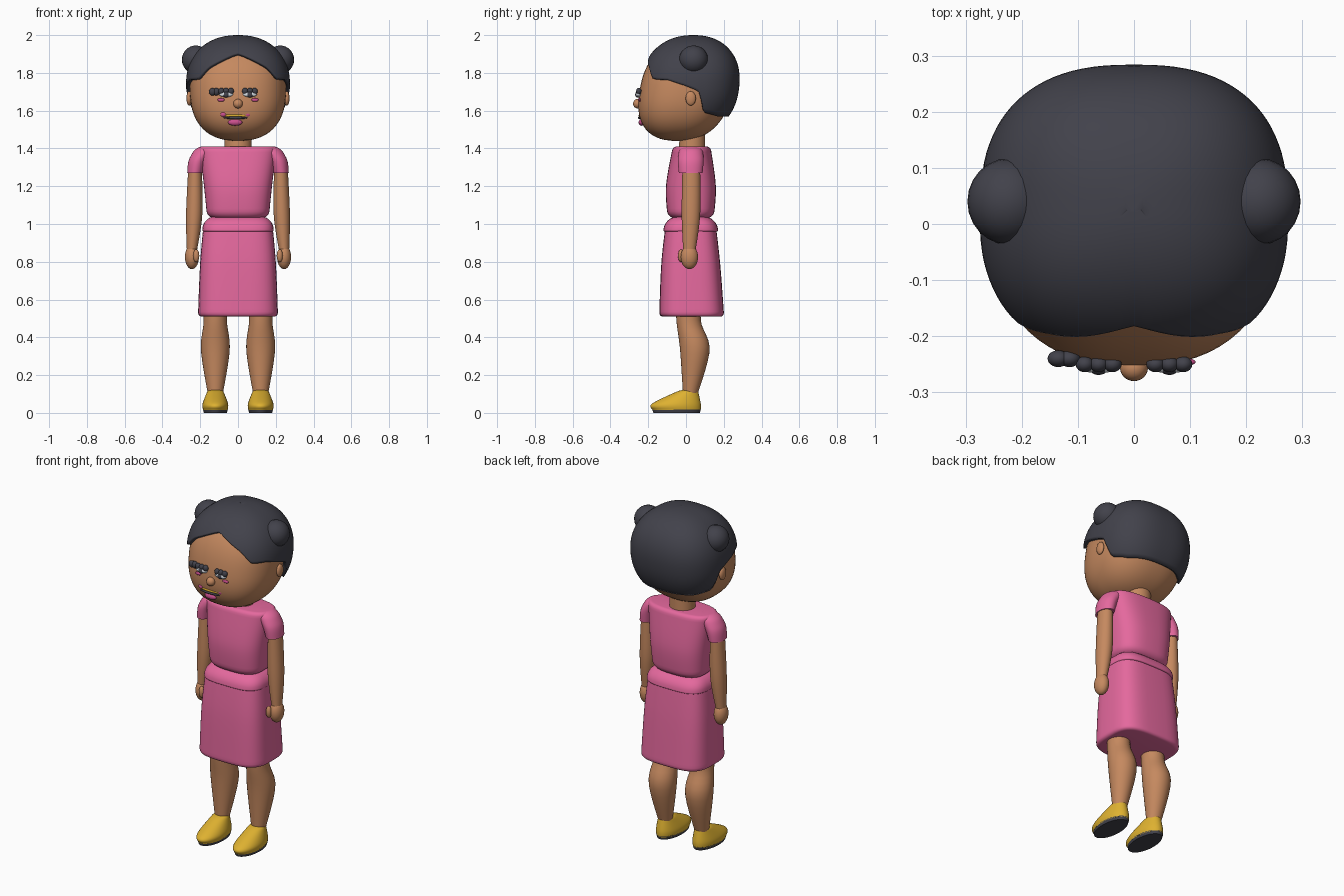
import bpy, bmesh, math

default_cube = bpy.data.objects.get("Cube")
if default_cube:
    bpy.data.objects.remove(default_cube)


def material(name, red, green, blue):
    mat = bpy.data.materials.new(name)
    mat.use_nodes = True
    colour = (red, green, blue, 1)
    mat.diffuse_color = colour
    mat.node_tree.nodes["Principled BSDF"].inputs["Base Color"].default_value = colour
    return mat


skin = material("skin", .56, .25, .115)
pink = material("pink cloth", .78, .14, .34)
dark = material("charcoal hair", .054, .054, .07)
gold = material("gold shoe", .73, .44, .03)
white = material("eye white", .75, .8, .85)
rose = material("rose makeup", .6, .08, .27)


def finish(name, bm, mat):
    """Turn a bmesh into a smooth-shaded object of one colour."""
    bmesh.ops.recalc_face_normals(bm, faces=bm.faces)
    mesh = bpy.data.meshes.new(name)
    bm.to_mesh(mesh)
    bm.free()
    mesh.materials.append(mat)
    part = bpy.data.objects.new(name, mesh)
    bpy.context.collection.objects.link(part)
    bpy.ops.object.select_all(action="DESELECT")
    part.select_set(True)
    bpy.context.view_layer.objects.active = part
    bpy.ops.object.shade_smooth_by_angle(angle=math.radians(50))
    return part


def signed_power(value, power):
    return math.copysign(abs(value) ** power, value)


def rim(station, angle, squareness):
    """Point on a rounded-box section; angle zero is the front."""
    z, x, width, y, depth = station
    power = 2 / squareness
    return (x + width * signed_power(math.sin(angle), power),
            y - depth * signed_power(math.cos(angle), power), z)


def turn(segments):
    return [k * math.tau / segments for k in range(segments)]


def bridge(bm, rings):
    """Join rings of points into a surface closed at the last ring."""
    rings = [[bm.verts.new(point) for point in ring] for ring in rings]
    for low, high in zip(rings, rings[1:]):
        for k in range(len(low)):
            bm.faces.new((low[k - 1], low[k], high[k], high[k - 1]))
    bm.faces.new(rings[-1])
    return rings[0]


def spline(stations, t):
    """Smooth interpolation between stations, t from zero to one."""
    last = len(stations) - 1
    i = min(int(t * last), last - 1)
    u = t * last - i
    near = [stations[min(max(k, 0), last)] for k in range(i - 1, i + 3)]
    return [b + u / 2 * (c - a + u * (2 * a - 5 * b + 4 * c - d + u * (3 * (b - c) + d - a)))
            for a, b, c, d in zip(*near)]


def edge_inset(distance, radius):
    """How far a rounded edge pulls in at a distance from its end."""
    gap = min(max(radius - distance, 0), radius)
    return radius - math.sqrt(radius ** 2 - gap ** 2)


def form(name, mat, stations, squareness=2, bottom=0, top=0, side=1, segments=48, steps=24):
    """Loft stations (z, x, half width, y, half depth) with rounded ends."""
    rings = []
    for j in range(steps + 1):
        z, x, width, y, depth = spline(stations, (1 - math.cos(math.pi * j / steps)) / 2)
        inset = edge_inset(z - stations[0][0], bottom) + edge_inset(stations[-1][0] - z, top)
        station = (z, side * x, width - inset, y, depth - inset)
        rings.append([rim(station, angle, squareness) for angle in turn(segments)])
    bm = bmesh.new()
    bm.faces.new(bridge(bm, rings))
    return finish(name, bm, mat)


def egg(z, middle, height, width, depth, y, lean, bulge):
    """Section of a leaning rounded egg at height z."""
    fall = min(abs(z - middle) / height, .999)
    scale = (1 - fall ** bulge) ** (1 / bulge)
    return z, 0, width * scale, y + lean * (z - middle), depth * scale


def ball(name, mat, place, size):
    bm = bmesh.new()
    bmesh.ops.create_uvsphere(bm, u_segments=24, v_segments=14, radius=1)
    bmesh.ops.scale(bm, vec=size, verts=bm.verts)
    bmesh.ops.translate(bm, vec=place, verts=bm.verts)
    return finish(name, bm, mat)


# Head: a leaning egg, chin forward
rings = []
steps = 32
for j in range(steps + 1):
    z = 1.71 - .27 * math.cos(math.pi * j / steps)
    section = egg(z, 1.71, .27, .254, .245, 0, .17, 2.4)
    rings.append([rim(section, angle, 2.4) for angle in turn(64)])
bm = bmesh.new()
bm.faces.new(bridge(bm, rings))
finish("head", bm, skin)
form("neck", skin, [(1.4, 0, .072, .032, .07), (1.5, 0, .07, .035, .066)])

# Hair: a cap rising from a hairline given by angle and height
hairline = [(0, 1.905), (.55, 1.83), (.8, 1.768), (1.2, 1.763), (1.5, 1.735),
            (1.7, 1.7), (1.85, 1.59), (2.3, 1.57), (3.2, 1.57)]


def hair_edge(angle):
    angle = min(angle, math.tau - angle)
    for (a, low), (b, high) in zip(hairline, hairline[1:]):
        if angle <= b:
            return low + (high - low) * (angle - a) / (b - a)


def cap_point(angle, rise):
    z = hair_edge(angle) * (1 - rise) + 2 * rise
    height = .26 if z > 1.74 else .28
    return rim(egg(z, 1.74, height, .275, .263, .02, .07, 2.2), angle, 2.5)


rings = [[cap_point(angle, math.sin(math.pi / 2 * j / steps)) for angle in turn(96)]
         for j in range(steps + 1)]
bm = bmesh.new()
bridge(bm, rings)
hair = finish("hair_cap", bm, dark)
thickness = hair.modifiers.new("thickness", "SOLIDIFY")
thickness.thickness = .02

# Dress
form("dress_top", pink, [(1.03, 0, .163, .025, .122), (1.2, 0, .18, .026, .132),
                         (1.41, 0, .205, .03, .1)], squareness=2.8, bottom=.04, top=.02)
form("skirt", pink, [(.51, 0, .212, .03, .172), (.8, 0, .2, .025, .155),
                     (1.04, 0, .178, .025, .127)], squareness=3.4, bottom=.02, top=.06)
form("waistband", pink, [(.96, 0, .19, .025, .147), (1.04, 0, .181, .025, .13)],
     squareness=3.4, bottom=.01, top=.06)

hip = .12
for side, tag in ((1, "left_"), (-1, "right_")):
    # Sleeve, arm and hand
    form(tag + "sleeve", pink, [(1.27, .227, .042, .025, .063), (1.34, .21, .05, .025, .068),
                                (1.41, .16, .06, .027, .06)], top=.03, side=side)
    form(tag + "arm", skin, [(.86, .244, .027, .018, .033), (1.05, .232, .043, .026, .049),
                             (1.3, .227, .036, .028, .047)], side=side)
    ball(tag + "hand", skin, (side * .244, .018, .825), (.037, .046, .064))
    ball(tag + "thumb", skin, (side * .221, -.026, .832), (.016, .016, .034))

    # Leg and shoe
    form(tag + "leg", skin, [(.08, hip, .036, .02, .035), (.33, hip, .076, .047, .078),
                             (.48, hip, .062, .015, .065), (.6, hip, .066, .015, .07)],
         side=side)
    form(tag + "shoe", gold, [(.015, hip, .065, -.05, .128), (.05, hip, .067, -.05, .128),
                              (.12, hip, .04, .015, .048)], top=.01, side=side)
    form(tag + "sole", dark, [(0, hip, .061, -.05, .123), (.02, hip, .066, -.05, .129)],
         side=side)

    # Bun and ear
    ball(tag + "bun", dark, (side * .223, .04, 1.87), (.074, .077, .075))
    ball(tag + "ear", skin, (side * .259, .025, 1.665), (.014, .027, .038))

    # Eye with a row of lash clumps, and cheek
    eye = side * .063
    ball(tag + "eye_white", white, (eye, -.252, 1.686), (.037, .014, .014))
    ball(tag + "iris", dark, (eye, -.258, 1.685), (.016, .011, .016))
    for step in (-1, 0, 1):
        ball(tag + "lash", dark, (eye + .025 * step, -.25, 1.703), (.016, .014, .018))
    ball(tag + "cheek", rose, (side * .09, -.246, 1.657), (.02, .007, .009))

    # Corner of the mouth
    ball(tag + "lip_corner", rose, (side * .063 - .013, -.237, 1.58), (.018, .01, .013))

# Longer lashes on one side
for reach in (.115, .135):
    ball("right_outer_lash", dark, (-reach, -.24, 1.7), (.019, .015, .02))

# Nose and mouth
ball("nose", skin, (0, -.256, 1.637), (.025, .024, .025))
ball("upper_lip", gold, (-.013, -.241, 1.574), (.06, .01, .009))
ball("lip_line", dark, (-.013, -.245, 1.562), (.064, .01, .007))
ball("lower_lip", rose, (-.015, -.235, 1.538), (.038, .016, .018))
